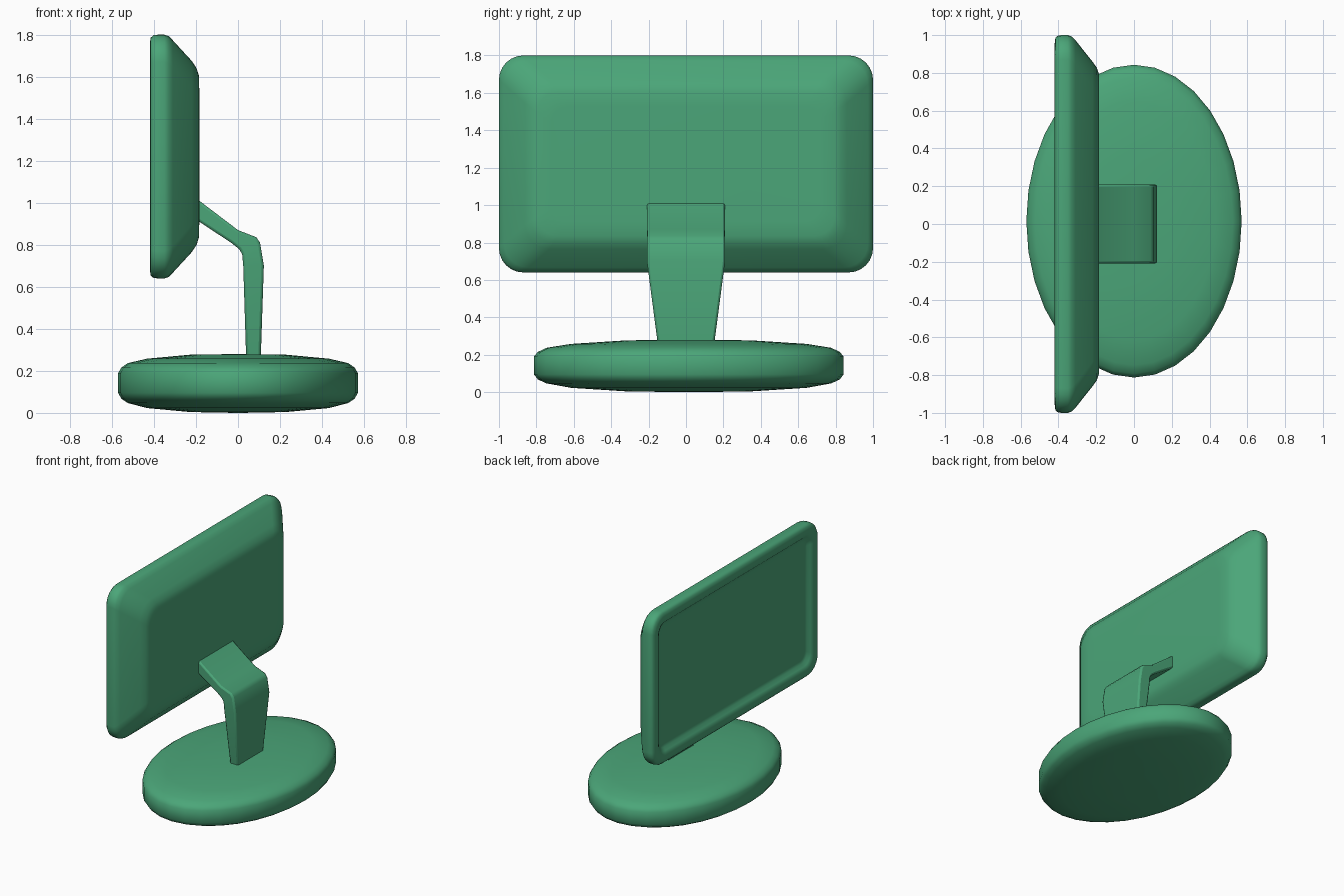
import bpy, bmesh
from math import sin, cos, pi, radians

if "Cube" in bpy.data.objects:
    bpy.data.objects.remove(bpy.data.objects["Cube"])

green = bpy.data.materials.new("green_plastic")
green.diffuse_color = (0.07, 0.38, 0.19, 1)
green.use_nodes = True
green.node_tree.nodes["Principled BSDF"].inputs["Base Color"].default_value = green.diffuse_color


def loft(name, rings, bevel=0.0, angle=40):
    """Skin a list of equal-length vertex rings and cap both ends."""
    bm = bmesh.new()
    loops = [[bm.verts.new(p) for p in ring] for ring in rings]
    n = len(loops[0])
    for a, b in zip(loops, loops[1:]):
        for i in range(n):
            j = (i + 1) % n
            bm.faces.new((a[i], a[j], b[j], b[i]))
    bm.faces.new(loops[0][::-1])
    bm.faces.new(loops[-1])
    bmesh.ops.recalc_face_normals(bm, faces=bm.faces)
    mesh = bpy.data.meshes.new(name)
    bm.to_mesh(mesh)
    bm.free()
    obj = bpy.data.objects.new(name, mesh)
    bpy.context.collection.objects.link(obj)
    mesh.materials.append(green)
    if bevel:
        mod = obj.modifiers.new("rounded_edges", 'BEVEL')
        mod.width, mod.segments, mod.limit_method = bevel, 2, 'ANGLE'
        mod.angle_limit = radians(50)
    bpy.ops.object.select_all(action='DESELECT')
    obj.select_set(True)
    bpy.context.view_layer.objects.active = obj
    bpy.ops.object.shade_smooth_by_angle(angle=radians(angle))
    return obj


def rounded_rect(x, hy, hz, r, zc=1.22, steps=6):
    """Rounded rectangle in the YZ plane."""
    pts = []
    for k, (sy, sz) in enumerate(((1, 1), (-1, 1), (-1, -1), (1, -1))):
        for s in range(steps + 1):
            a = (k + s / steps) * pi / 2
            pts.append((x, sy * (hy - r) + r * cos(a), zc + sz * (hz - r) + r * sin(a)))
    return pts


# Screen housing: recessed display on -x, bezel, rim, then tapered back
screen_sections = [
    (-0.385, 0.830, 0.410, 0.05), (-0.386, 0.870, 0.450, 0.06),
    (-0.391, 0.892, 0.472, 0.07), (-0.408, 0.910, 0.490, 0.08),
    (-0.418, 0.928, 0.508, 0.09),
    (-0.420, 0.955, 0.535, 0.11), (-0.416, 0.985, 0.565, 0.12),
    (-0.402, 0.998, 0.578, 0.13), (-0.380, 1.000, 0.580, 0.13),
    (-0.350, 1.000, 0.580, 0.13), (-0.330, 0.993, 0.573, 0.13),
    (-0.310, 0.973, 0.553, 0.13), (-0.220, 0.860, 0.455, 0.13),
    (-0.197, 0.828, 0.420, 0.12), (-0.186, 0.795, 0.385, 0.11),
    (-0.184, 0.720, 0.310, 0.09)]
loft("screen_housing", [rounded_rect(*s) for s in screen_sections], angle=80)

# Bent neck: (outer x, z, inner x, z, half width) up the stand
neck_sections = [
    (0.107, 0.22, 0.040, 0.22, 0.146), (0.123, 0.70, 0.025, 0.70, 0.209),
    (0.105, 0.81, 0.020, 0.755, 0.209), (0.087, 0.836, 0.005, 0.78, 0.209),
    (0.000, 0.870, -0.030, 0.808, 0.209), (-0.215, 1.033, -0.215, 0.93, 0.209)]
loft("neck", [[(ox, -w, oz), (ox, w, oz), (ix, w, iz), (ix, -w, iz)]
              for ox, oz, ix, iz, w in neck_sections], bevel=0.012, angle=50)

# Oval base: softly domed disc, (radius fraction, z)
base_profile = [
    (0.02, 0.000), (0.40, 0.004), (0.76, 0.023), (0.92, 0.047), (0.975, 0.068),
    (1.0, 0.095), (1.0, 0.190), (0.975, 0.215), (0.92, 0.237), (0.76, 0.258),
    (0.40, 0.277), (0.02, 0.280)]
SIDES = 32
loft("oval_base", [[(0.57 * f * cos(2 * pi * i / SIDES),
                     0.015 + 0.828 * f * sin(2 * pi * i / SIDES), z)
                    for i in range(SIDES)] for f, z in base_profile], angle=50)
